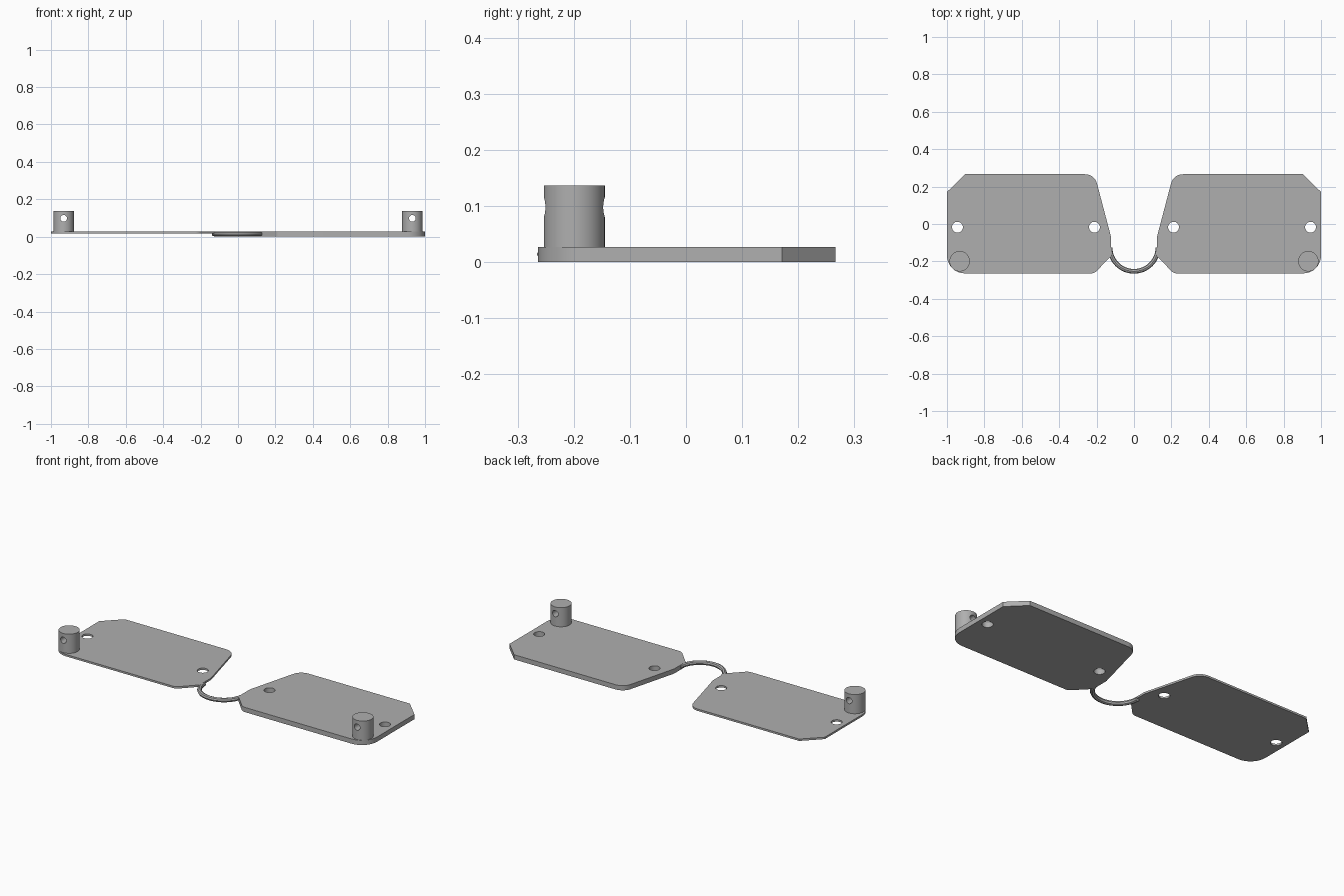
import bpy, bmesh, math
from mathutils import Vector

if "Cube" in bpy.data.objects:
    bpy.data.objects.remove(bpy.data.objects["Cube"])

grey = bpy.data.materials.new("grey")
grey.diffuse_color = (0.43, 0.43, 0.43, 1)
grey.use_nodes = True
grey.node_tree.nodes["Principled BSDF"].inputs["Base Color"].default_value = grey.diffuse_color

TOP = 0.027


def finish(obj):
    obj.data.materials.clear()
    obj.data.materials.append(grey)
    bpy.ops.object.select_all(action='DESELECT')
    obj.select_set(True)
    bpy.context.view_layer.objects.active = obj
    bpy.ops.object.shade_smooth_by_angle(angle=math.radians(30))


def fillet(a, corner, b, r, n=8):
    """Points of an arc of radius r that rounds a corner."""
    a, c, b = Vector(a), Vector(corner), Vector(b)
    u, v = (a - c).normalized(), (b - c).normalized()
    half = u.angle(v) / 2
    centre = c + (u + v).normalized() * (r / math.sin(half))
    p = c + u * (r / math.tan(half)) - centre
    q = c + v * (r / math.tan(half)) - centre
    ang = p.angle(q)
    return [tuple(centre + (p * math.sin((1 - i / n) * ang) + q * math.sin(i / n * ang)) / math.sin(ang))
            for i in range(n + 1)]


def cylinder(name, r, depth, loc, rot=(0, 0, 0), sides=32):
    bpy.ops.mesh.primitive_cylinder_add(vertices=sides, radius=r, depth=depth, location=loc, rotation=rot)
    bpy.context.object.name = name
    return bpy.context.object


def drill(obj, cutter):
    mod = obj.modifiers.new("hole", 'BOOLEAN')
    mod.operation, mod.solver, mod.object = 'DIFFERENCE', 'EXACT', cutter
    bpy.context.view_layer.objects.active = obj
    bpy.ops.object.modifier_apply(modifier=mod.name)
    bpy.data.objects.remove(cutter)


# Plate outline for the right side, with sharp corners and (corner, radius) fillets
corners = [((0.904, 0.266), 0), ((1.0, 0.171), 0), ((1.0, -0.264), 0.095),
           ((0.212, -0.264), 0.04), ((0.123, -0.172), 0), ((0.123, -0.068), 0),
           ((0.211, 0.266), 0.065)]
outline = []
for i, (p, r) in enumerate(corners):
    before, after = corners[i - 1][0], corners[(i + 1) % len(corners)][0]
    outline += fillet(before, p, after, r) if r else [p]


def plate(name, s, bottom):
    bm = bmesh.new()
    face = bm.faces.new([bm.verts.new((s * x, y, bottom)) for x, y in outline])
    ext = bmesh.ops.extrude_face_region(bm, geom=[face])
    top = [v for v in ext["geom"] if isinstance(v, bmesh.types.BMVert)]
    bmesh.ops.translate(bm, verts=top, vec=(0, 0, TOP - bottom))
    bmesh.ops.recalc_face_normals(bm, faces=bm.faces)
    mesh = bpy.data.meshes.new(name)
    bm.to_mesh(mesh)
    bm.free()
    obj = bpy.data.objects.new(name, mesh)
    bpy.context.collection.objects.link(obj)
    for x in (0.2115, 0.944):
        drill(obj, cylinder("cutter", 0.029, 0.3, (s * x, -0.017, 0)))
    finish(obj)


# Plates (the left one is thinner) and cross-drilled posts
for side, s, bottom in (("left", -1, 0.016), ("right", 1, 0.0)):
    plate(side + "_plate", s, bottom)
    low, high = TOP - 0.002, 0.137
    post = cylinder(side + "_post", 0.0545, high - low, (s * 0.932, -0.199, (low + high) / 2), sides=40)
    drill(post, cylinder("cutter", 0.018, 0.3, (s * 0.932, -0.199, 0.098), (math.pi / 2, 0, 0), 24))
    finish(post)

# Curved bridge wire between the plates
curve = bpy.data.curves.new("bridge", 'CURVE')
curve.dimensions = '3D'
curve.bevel_depth = 0.0125
curve.bevel_resolution = 2
curve.use_fill_caps = True
spline = curve.splines.new('POLY')
steps = 32
spline.points.add(steps)
for i, pt in enumerate(spline.points):
    a = math.pi * (1 + i / steps)
    pt.co = (0.128 * math.cos(a), -0.125 + 0.128 * math.sin(a), 0.0145, 1)
bridge = bpy.data.objects.new("bridge", curve)
bpy.context.collection.objects.link(bridge)
bpy.ops.object.select_all(action='DESELECT')
bridge.select_set(True)
bpy.context.view_layer.objects.active = bridge
bpy.ops.object.convert(target='MESH')
finish(bpy.context.object)
